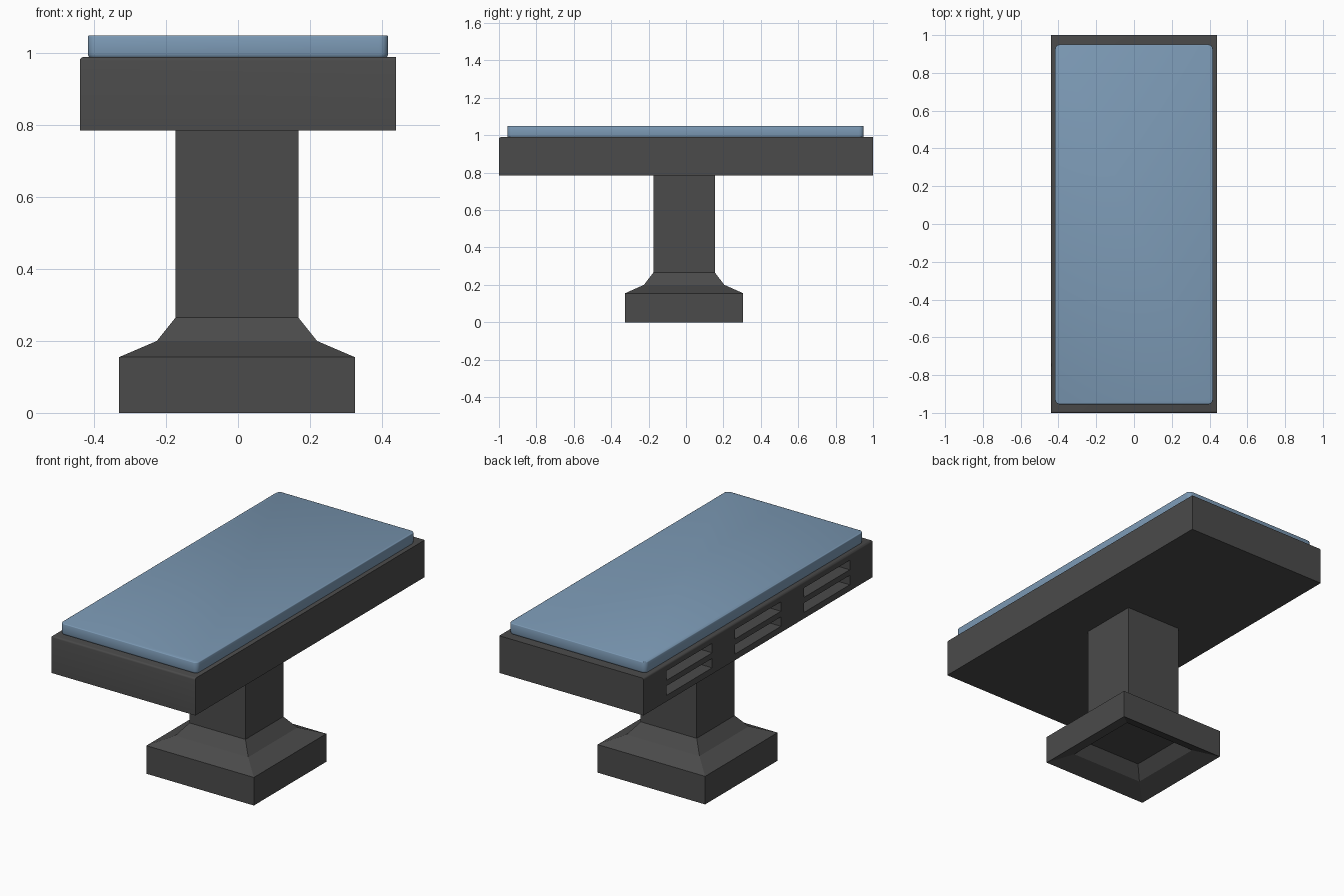
import bpy, bmesh, math

if "Cube" in bpy.data.objects:
    bpy.data.objects.remove(bpy.data.objects["Cube"])


def material(name, color):
    m = bpy.data.materials.new(name)
    m.diffuse_color = color
    m.use_nodes = True
    m.node_tree.nodes["Principled BSDF"].inputs["Base Color"].default_value = m.diffuse_color
    return m


DARK = material("dark_grey", (0.07, 0.07, 0.07, 1))
BLUE = material("blue_pad", (0.2, 0.32, 0.46, 1))


def add_object(name, bm, mat):
    bmesh.ops.recalc_face_normals(bm, faces=bm.faces)
    mesh = bpy.data.meshes.new(name)
    bm.to_mesh(mesh)
    bm.free()
    ob = bpy.data.objects.new(name, mesh)
    bpy.context.collection.objects.link(ob)
    mesh.materials.append(mat)
    return ob


def add_box(bm, x, y, z):
    verts = bmesh.ops.create_cube(bm, size=1)["verts"]
    for v in verts:
        for i, (lo, hi) in enumerate((x, y, z)):
            v.co[i] = lo if v.co[i] < 0 else hi


def bevel_edges(bm, test, width, segments):
    edges = [e for e in bm.edges if test(*(v.co for v in e.verts))]
    bmesh.ops.bevel(bm, geom=edges, offset=width, segments=segments,
                    profile=0.5, affect="EDGES")


def activate(ob):
    bpy.ops.object.select_all(action="DESELECT")
    ob.select_set(True)
    bpy.context.view_layer.objects.active = ob


def smooth(ob, degrees):
    activate(ob)
    bpy.ops.object.shade_smooth_by_angle(angle=math.radians(degrees))


# Pedestal: stacked rectangular rings, with the stepped hollow under the foot
# repeating the stepped slope above it
rings = [
    (0.171, 0.165, 0.11), (0.223, 0.215, 0.045), (0.328, 0.316, 0.0),
    (0.328, 0.316, 0.155), (0.223, 0.215, 0.2), (0.171, 0.165, 0.265),
    (0.171, 0.165, 0.79),
]
bm = bmesh.new()
loops = []
for hx, hy, z in rings:
    corners = ((-1, -1), (1, -1), (1, 1), (-1, 1))
    loops.append([bm.verts.new((-0.003 + sx * hx, -0.01 + sy * hy, z))
                  for sx, sy in corners])
for a, b in zip(loops, loops[1:]):
    for i in range(4):
        j = (i + 1) % 4
        bm.faces.new((a[i], a[j], b[j], b[i]))
bm.faces.new(loops[0])
bm.faces.new(loops[-1])
add_object("pedestal", bm, DARK)

# Table frame, softened along the front and left top edges
bm = bmesh.new()
add_box(bm, (-0.44, 0.44), (-1, 1), (0.785, 0.99))
bevel_edges(bm, lambda a, b: a.z > 0.98 and b.z > 0.98 and
            (a.x + b.x < -0.8 or a.y + b.y < -1.9), 0.01, 3)
frame = add_object("table_frame", bm, DARK)

# Vent slots: three pairs along the left side
bm = bmesh.new()
for y in (-0.6, 0.0, 0.6):
    for z in (0.845, 0.928):
        add_box(bm, (-0.5, -0.36), (y - 0.2, y + 0.2), (z - 0.026, z + 0.026))
cutter = add_object("vent_cutter", bm, DARK)
cutter.hide_render = True
mod = frame.modifiers.new("vents", "BOOLEAN")
mod.operation = "DIFFERENCE"
mod.solver = "EXACT"
mod.object = cutter
activate(frame)
bpy.ops.object.modifier_apply(modifier=mod.name)
bpy.data.objects.remove(cutter)
smooth(frame, 35)

# Padded top with rounded corners and a soft underside
bm = bmesh.new()
add_box(bm, (-0.418, 0.418), (-0.955, 0.95), (0.985, 1.05))
bevel_edges(bm, lambda a, b: abs(a.z - b.z) > 0.03, 0.025, 5)
bevel_edges(bm, lambda a, b: a.z < 0.99 and b.z < 0.99, 0.014, 3)
bevel_edges(bm, lambda a, b: a.z > 1.049 and b.z > 1.049, 0.004, 2)
pad = add_object("pad", bm, BLUE)
smooth(pad, 50)
